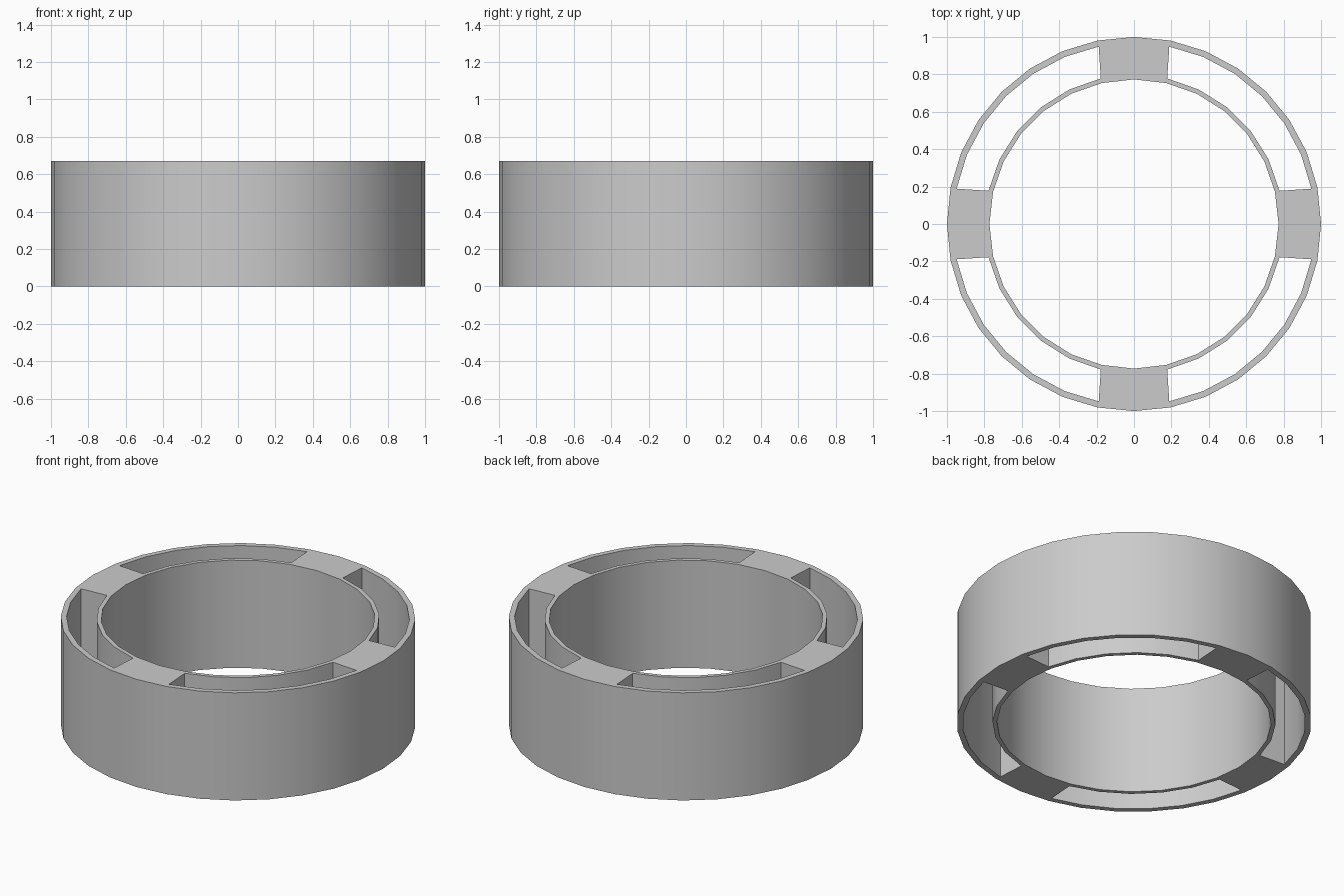
import bpy, bmesh
from math import cos, sin, pi, radians

if "Cube" in bpy.data.objects:
    bpy.data.objects.remove(bpy.data.objects["Cube"])

HEIGHT = 0.67
OUTER_SIDES, INNER_SIDES = 32, 28


def arc(radius, sides, first, last):
    """Points on a regular polygon, from corner index first to last."""
    return [(radius * cos(2 * pi * k / sides), radius * sin(2 * pi * k / sides))
            for k in range(first, last + 1)]


def add_outline(curve, points):
    spline = curve.splines.new('POLY')
    spline.points.add(len(points) - 1)
    for p, (x, y) in zip(spline.points, points):
        p.co = (x, y, 0, 1)
    spline.use_cyclic_u = True


# Flat cross-section: outer wall, bore and four arc-shaped slots
profile = bpy.data.curves.new("ring_profile", 'CURVE')
profile.dimensions = '2D'
profile.fill_mode = 'BOTH'
profile.extrude = HEIGHT / 2
add_outline(profile, arc(1.0, OUTER_SIDES, 0, OUTER_SIDES - 1))
add_outline(profile, arc(0.773, INNER_SIDES, 0, INNER_SIDES - 1))
for q in range(4):
    o, i = q * OUTER_SIDES // 4, q * INNER_SIDES // 4
    add_outline(profile, arc(0.967, OUTER_SIDES, o + 1, o + 7)
                + arc(0.798, INNER_SIDES, i + 1, i + 6)[::-1])

# Double-walled ring, extruded and turned into a clean mesh
ring = bpy.data.objects.new("slotted_ring", profile)
bpy.context.collection.objects.link(ring)
bpy.context.view_layer.objects.active = ring
ring.select_set(True)
bpy.ops.object.convert(target='MESH')
ring = bpy.context.object
ring.name = "slotted_ring"
bm = bmesh.new()
bm.from_mesh(ring.data)
bmesh.ops.remove_doubles(bm, verts=bm.verts, dist=1e-4)
bmesh.ops.translate(bm, verts=bm.verts, vec=(0, 0, HEIGHT / 2))
bmesh.ops.recalc_face_normals(bm, faces=bm.faces)
bm.to_mesh(ring.data)
bm.free()
bpy.ops.object.shade_smooth_by_angle(angle=radians(30))
